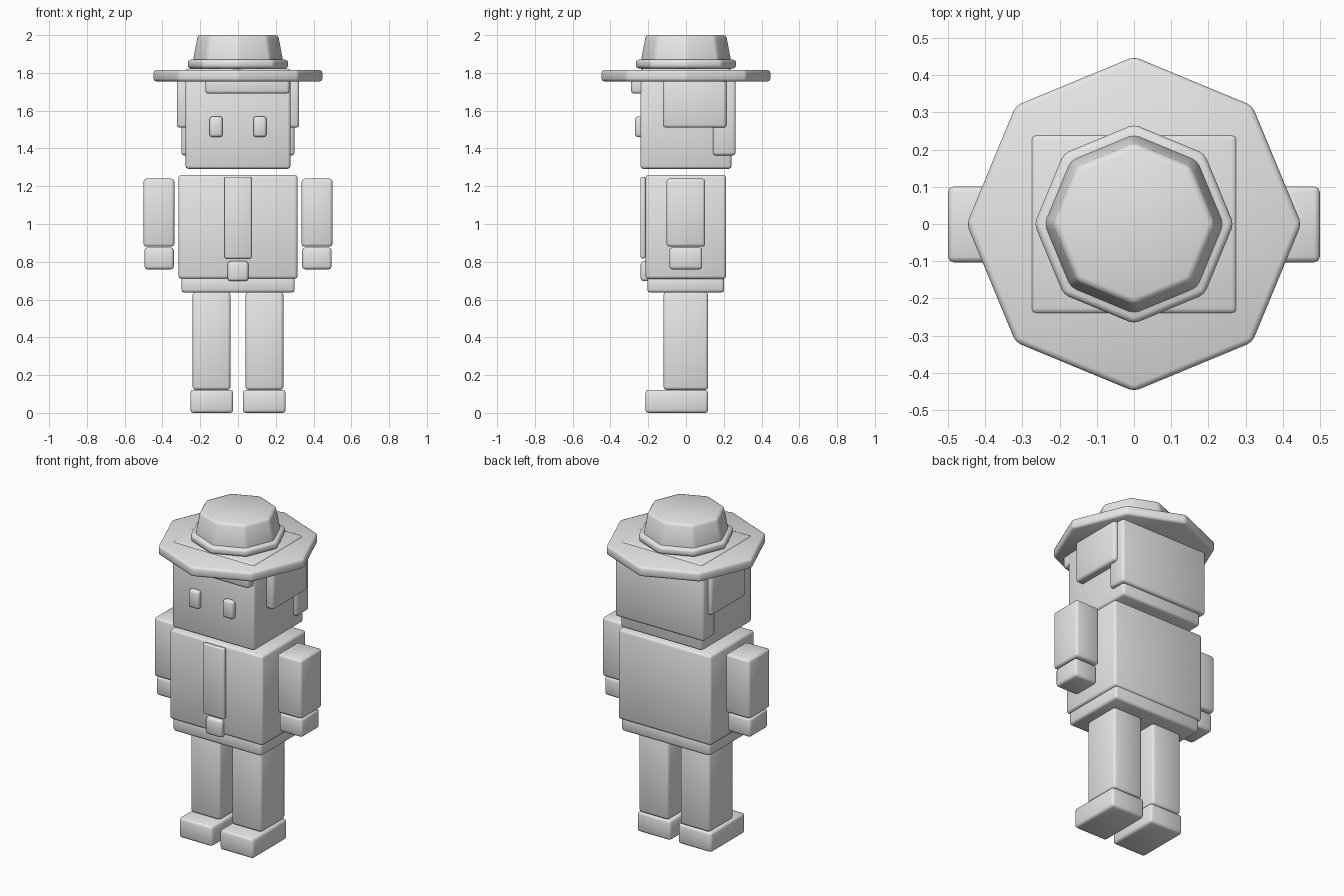
import bpy, bmesh, math

cube = bpy.data.objects.get("Cube")
if cube:
    bpy.data.objects.remove(cube, do_unlink=True)

grey = bpy.data.materials.new("light_grey")
grey.use_nodes = True
grey.diffuse_color = (0.8, 0.8, 0.8, 1)
grey.node_tree.nodes["Principled BSDF"].inputs["Base Color"].default_value = (0.8, 0.8, 0.8, 1)


def finish(name, bm, bevel):
    """Round every edge, shade smooth and link the part."""
    bmesh.ops.bevel(bm, geom=bm.edges[:], offset=bevel, segments=2,
                    profile=0.5, affect='EDGES', clamp_overlap=True)
    bmesh.ops.recalc_face_normals(bm, faces=bm.faces[:])
    for face in bm.faces:
        face.smooth = True
    mesh = bpy.data.meshes.new(name)
    bm.to_mesh(mesh)
    bm.free()
    mesh.materials.append(grey)
    obj = bpy.data.objects.new(name, mesh)
    bpy.context.collection.objects.link(obj)


def box(name, x, y, z, bevel=0.015):
    """Rounded box filling the given (min, max) ranges."""
    bm = bmesh.new()
    bmesh.ops.create_cube(bm, size=1)
    for v in bm.verts:
        v.co = [lo + (c + 0.5) * (hi - lo) for c, (lo, hi) in zip(v.co, (x, y, z))]
    finish(name, bm, bevel)


def pair(name, x, y, z, bevel=0.015):
    """The same box on both sides of the body."""
    box("left_" + name, x, y, z, bevel)
    box("right_" + name, (-x[1], -x[0]), y, z, bevel)


def octagon(name, r_low, r_high, z, bevel):
    """Eight-sided tapered disc with corners on the axes."""
    bm = bmesh.new()
    rings = []
    for r, h in ((r_low, z[0]), (r_high, z[1])):
        rings.append([bm.verts.new((r * math.cos(i * math.pi / 4),
                                    r * math.sin(i * math.pi / 4), h)) for i in range(8)])
    low, high = rings
    bm.faces.new(low[::-1])
    bm.faces.new(high)
    for i in range(8):
        j = (i + 1) % 8
        bm.faces.new((low[i], low[j], high[j], high[i]))
    finish(name, bm, bevel)


# Legs and shoes
pair("shoe", (0.026, 0.252), (-0.215, 0.117), (0, 0.122))
pair("leg", (0.04, 0.24), (-0.119, 0.117), (0.122, 0.64))

# Body
box("hips", (-0.3, 0.3), (-0.205, 0.202), (0.637, 0.73))
box("torso", (-0.315, 0.315), (-0.214, 0.212), (0.71, 1.26))
box("shirt_strip", (-0.072, 0.072), (-0.241, -0.215), (0.818, 1.25), 0.008)
box("buckle", (-0.055, 0.055), (-0.24, -0.19), (0.697, 0.803))

# Arms and hands
pair("arm", (0.337, 0.5), (-0.103, 0.101), (0.88, 1.24))
pair("hand", (0.34, 0.495), (-0.088, 0.086), (0.76, 0.876))

# Head, eyes and hair
box("head", (-0.278, 0.278), (-0.242, 0.241), (1.292, 1.822))
pair("eye", (0.081, 0.151), (-0.27, -0.225), (1.46, 1.57))
pair("side_hair", (0.24, 0.324), (-0.121, 0.214), (1.51, 1.79))
box("back_hair", (-0.3, 0.3), (0.143, 0.263), (1.363, 1.79))
box("fringe", (-0.173, 0.273), (-0.291, -0.2), (1.69, 1.79))

# Hat
octagon("hat_brim", 0.45, 0.45, (1.755, 1.815), 0.015)
octagon("hat_band", 0.268, 0.268, (1.824, 1.87), 0.015)
octagon("hat_crown", 0.25, 0.216, (1.82, 2.0), 0.015)
